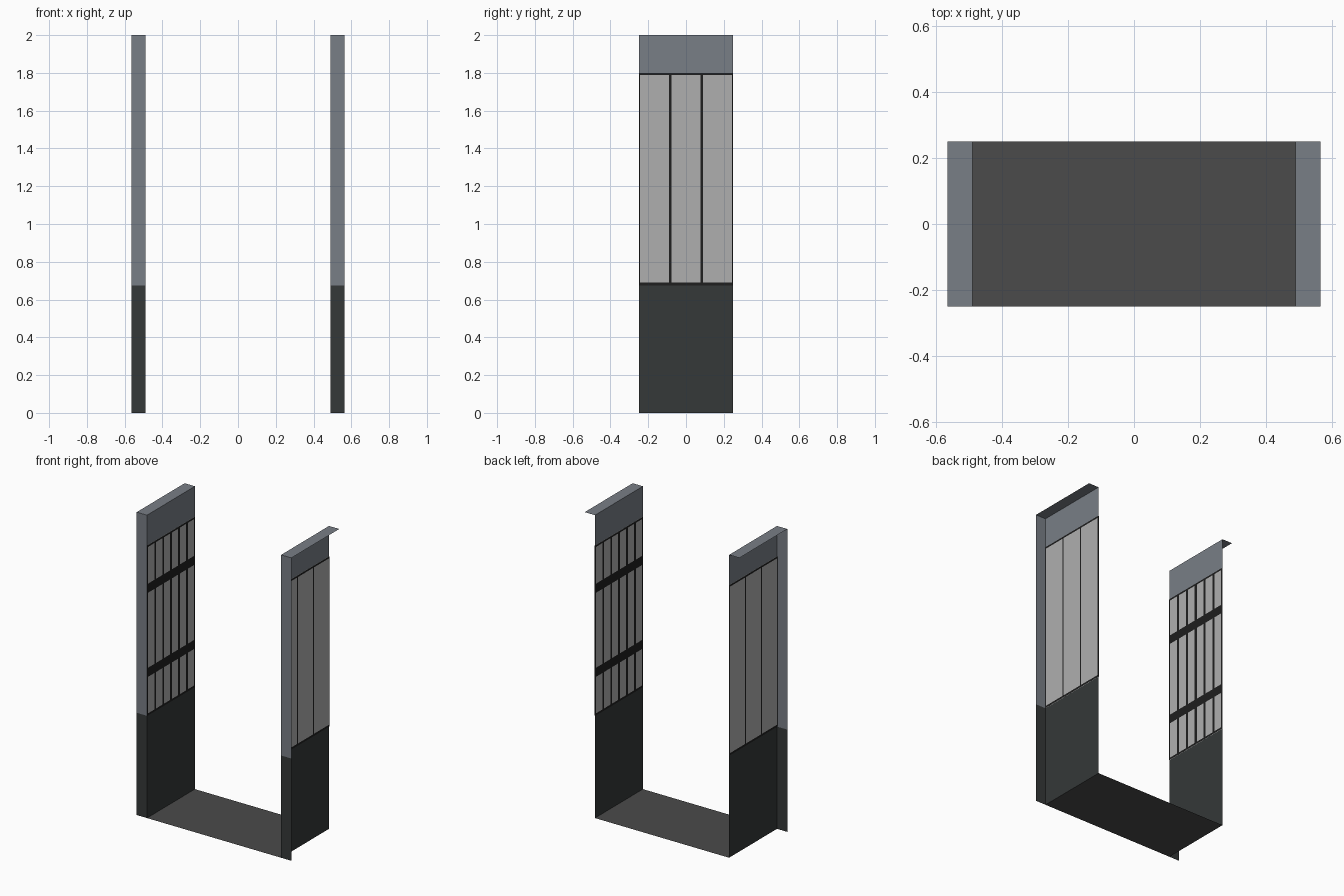
import bpy, bmesh

if "Cube" in bpy.data.objects:
    bpy.data.objects.remove(bpy.data.objects["Cube"])

W, T, D = 0.49, 0.565, 0.25           # wall plane, outer edge of return, half depth
SILL, HEAD, TOP = 0.675, 1.80, 2.0    # window sill, window head, wall top


def material(name, rgb):
    m = bpy.data.materials.new(name)
    m.diffuse_color = (*rgb, 1)
    m.use_nodes = True
    m.node_tree.nodes["Principled BSDF"].inputs["Base Color"].default_value = m.diffuse_color
    return m


steel = material("steel_grey", (0.19, 0.21, 0.24))
base = material("dark_base", (0.035, 0.04, 0.04))
black = material("black_frame", (0.013, 0.013, 0.013))
pane = material("pane", (0.43, 0.43, 0.43))
floor_mat = material("floor_grey", (0.069, 0.069, 0.069))


def sheets(name, quads, mat, mirror=True):
    """One object made of flat rectangles, each given as four corners."""
    bm = bmesh.new()
    for q in quads:
        bm.faces.new([bm.verts.new(c) for c in q])
    me = bpy.data.meshes.new(name)
    bm.to_mesh(me)
    bm.free()
    me.materials.append(mat)
    ob = bpy.data.objects.new(name, me)
    bpy.context.collection.objects.link(ob)
    if mirror:
        mod = ob.modifiers.new("both_sides", 'MIRROR')
        mod.use_mirror_merge = False
    return ob


def side(x, y0, y1, z0, z1):
    return [(x, y0, z0), (x, y1, z0), (x, y1, z1), (x, y0, z1)]


def front(z0, z1):
    return [(W, -D, z0), (T, -D, z0), (T, -D, z1), (W, -D, z1)]


def flat(x0, x1, z):
    return [(x0, -D, z), (x1, -D, z), (x1, D, z), (x0, D, z)]


def frame(x, columns, width, rails):
    """Evenly spaced uprights (half width at the ends) plus full-width rails."""
    quads = []
    for i in range(columns + 1):
        y = -D + 2 * D * i / columns
        quads.append(side(x, max(-D, y - width / 2), min(D, y + width / 2), SILL, HEAD))
    for z0, z1 in rails:
        quads.append(side(x, -D, D, z0, z1))
    return quads


# Floor between the walls
sheets("floor", [flat(-W, W, 0)], floor_mat, mirror=False)

# Walls: dark lower panel, window panes, grey header
sheets("lower_wall", [side(W, -D, D, 0, SILL)], base)
sheets("window_panes", [side(W, -D, D, SILL, HEAD)], pane)
sheets("upper_wall", [side(W, -D, D, HEAD, TOP)], steel)

# Front returns and top caps of the walls
sheets("lower_front_return", [front(0, SILL)], base)
sheets("upper_front_return", [front(SILL, TOP)], steel)
sheets("top_cap", [flat(W, T, TOP)], steel)

# Outside frame: three tall panes; inside frame: six columns in three rows
ends = [(SILL, SILL + 0.014), (HEAD - 0.012, HEAD)]
sheets("outer_window_frame", frame(W + 0.002, 3, 0.011, ends), black)
sheets("inner_window_frame",
       frame(W - 0.002, 6, 0.02, ends + [(0.93, 0.99), (1.485, 1.545)]), black)
